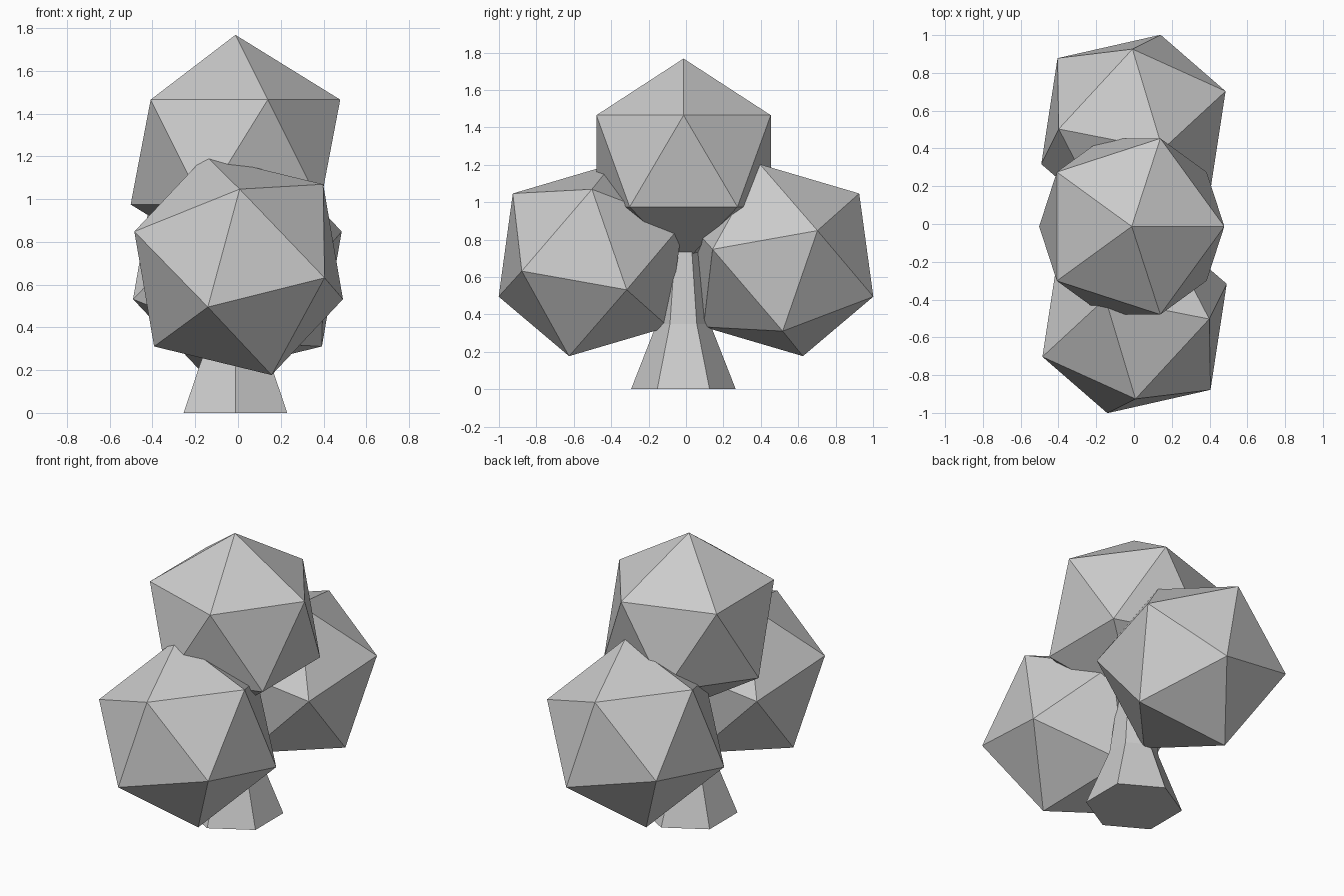
import bpy, bmesh, math
from mathutils import Vector, Matrix

if "Cube" in bpy.data.objects:
    bpy.data.objects.remove(bpy.data.objects["Cube"])

R = 0.548  # foliage radius


def add_object(name, bm):
    bmesh.ops.recalc_face_normals(bm, faces=bm.faces)
    me = bpy.data.meshes.new(name)
    bm.to_mesh(me)
    bm.free()
    ob = bpy.data.objects.new(name, me)
    bpy.context.collection.objects.link(ob)
    return ob


def foliage(name, centre, rot=Matrix.Identity(4)):
    bm = bmesh.new()
    bmesh.ops.create_icosphere(bm, subdivisions=1, radius=R,
                               matrix=Matrix.Translation(centre) @ rot)
    return add_object(name, bm)


# Top clump stands on a vertex
foliage("top_foliage", (-0.012, -0.013, 1.22))

# Side clumps: tilted so one vertex points along a, its neighbour along b
a = Vector((0.005, -0.42, 0.36)).normalized()
b = Vector((-0.145, -0.49, -0.20))
x = (b - a * b.dot(a)).normalized()
y = a.cross(x)
tilt = Matrix((x, y, a)).transposed().to_4x4()
half_turn = Matrix.Rotation(math.pi, 4, 'Z')
foliage("front_foliage", (0.003, -0.51, 0.69), tilt)
foliage("back_foliage", (-0.003, 0.51, 0.69), half_turn @ tilt)

# Flared six-sided trunk
bm = bmesh.new()
rings = []
for z, r in [(0, 0.28), (0.35, 0.143), (0.82, 0.08)]:
    rings.append([bm.verts.new((-0.012 + r * math.cos(math.radians(60 * i + 30)),
                                -0.014 + r * math.sin(math.radians(60 * i + 30)), z))
                  for i in range(6)])
for lo, hi in zip(rings, rings[1:]):
    for i in range(6):
        j = (i + 1) % 6
        bm.faces.new((lo[i], lo[j], hi[j], hi[i]))
bm.faces.new(rings[0][::-1])
bm.faces.new(rings[-1])
add_object("trunk", bm)
